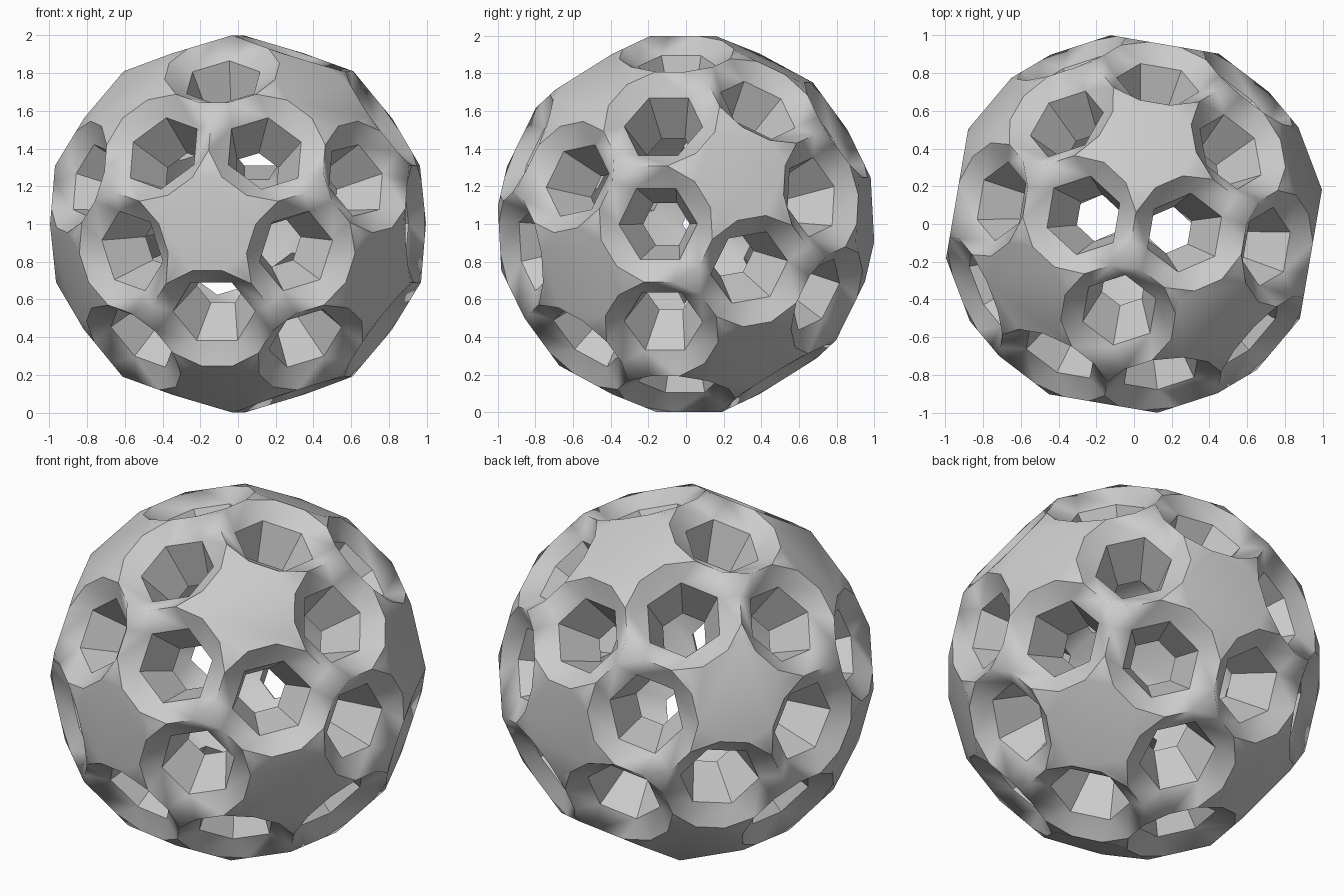
import bpy, bmesh, math
from mathutils import Vector
from collections import defaultdict

if "Cube" in bpy.data.objects:
    bpy.data.objects.remove(bpy.data.objects["Cube"])

# Main distances from the centre
FACE2 = 0.951                                   # planes of the thirty openings
FACE5 = 0.965                                   # planes of the twelve stars
APEX5 = FACE2 / math.cos(math.atan(2) / 2)
APEX3 = 1.018
CUT = 0.273                                     # corner cut that rounds each opening
WAIST, WAIST_SCALE = 0.88, 0.61                 # shallow dish down to the hole
INNER, INNER_SCALE = 0.62, 0.36                 # tapered tunnel to the hollow
TURN = math.radians(9.7)

# Twelve five-fold axes, built around one that faces the front
front = Vector((-math.sin(TURN), -math.cos(TURN), 0))
side = Vector((math.cos(TURN), -math.sin(TURN), 0))
up = Vector((0, 0, 1))
tilt = math.atan(2)
half = [front]
for k in range(5):
    a = math.radians(72 * k - 90)
    half.append(front * math.cos(tilt) + (side * math.cos(a) + up * math.sin(a)) * math.sin(tilt))
axes = half + [-v for v in half]


def near(i, j):
    return i != j and axes[i].dot(axes[j]) > 0.4


def corner5(i, t):
    """Corner of the star plane i that points to the three-fold axis t."""
    top, foot = axes[i] * APEX5, t * APEX3
    s = (APEX5 - FACE5) / (APEX5 - foot.dot(axes[i]))
    return top.lerp(foot, s)


def around(points):
    """Sort points in a ring about their common direction."""
    mid = sum(points, Vector()) / len(points)
    n = mid.normalized()
    u = (points[0] - mid).normalized()
    w = n.cross(u)
    return sorted(points, key=lambda p: math.atan2((p - mid).dot(w), (p - mid).dot(u)))


bm = bmesh.new()


def face(points):
    bm.faces.new([bm.verts.new(p) for p in points])


stars = defaultdict(list)
lining = defaultdict(list)

for i in range(12):
    for j in range(i + 1, 12):
        if not near(i, j):
            continue
        m = (axes[i] + axes[j]).normalized()
        c, d = [k for k in range(12) if near(i, k) and near(j, k)]
        t1 = (axes[i] + axes[j] + axes[c]).normalized()
        t2 = (axes[i] + axes[j] + axes[d]).normalized()
        k1, k2 = tuple(sorted((i, j, c))), tuple(sorted((i, j, d)))
        hexa = [t1 * APEX3, corner5(i, t1), corner5(i, t2),
                t2 * APEX3, corner5(j, t2), corner5(j, t1)]
        groups = [[k1, (i, k1), (j, k1)], [i, (i, k1)], [i, (i, k2)],
                  [k2, (i, k2), (j, k2)], [j, (j, k2)], [j, (j, k1)]]
        waist = [m * WAIST + (p - m * FACE2) * WAIST_SCALE for p in hexa]
        inner = [m * INNER + (p - m * FACE2) * INNER_SCALE for p in hexa]
        for e in range(6):
            n, b = (e + 1) % 6, (e - 1) % 6
            first, last = hexa[e].lerp(hexa[n], CUT), hexa[n].lerp(hexa[e], CUT)
            back = hexa[e].lerp(hexa[b], CUT)
            face([hexa[e], first, back])                    # outer corner
            face([first, last, waist[n], waist[e]])         # dish panel
            face([back, first, waist[e]])                   # dish corner
            face([waist[e], waist[n], inner[n], inner[e]])  # tunnel wall
            for g in groups[e]:
                lining[g].append(inner[e])
            if e in (1, 4):                                 # edge beside a star
                stars[(i, j)[e == 4]] += [hexa[e], first, last, hexa[n]]

# Star plates outside, lining panels inside
for pts in stars.values():
    unique = []
    for p in pts:
        if all((p - q).length > 0.001 for q in unique):
            unique.append(p)
    face(around(unique))
for pts in lining.values():
    face(around(pts))

bmesh.ops.remove_doubles(bm, verts=bm.verts[:], dist=0.001)
bmesh.ops.recalc_face_normals(bm, faces=bm.faces[:])
mesh = bpy.data.meshes.new("pierced_ball")
bm.to_mesh(mesh)
bm.free()

ball = bpy.data.objects.new("pierced_ball", mesh)
bpy.context.collection.objects.link(ball)
ball.location.z = 1.0

# One plain grey
grey = bpy.data.materials.new("light_grey")
grey.use_nodes = True
colour = (0.6, 0.6, 0.6, 1)
grey.diffuse_color = colour
grey.node_tree.nodes["Principled BSDF"].inputs["Base Color"].default_value = colour
mesh.materials.append(grey)

bpy.ops.object.select_all(action='DESELECT')
ball.select_set(True)
bpy.context.view_layer.objects.active = ball
bpy.ops.object.shade_smooth_by_angle(angle=math.radians(38))
